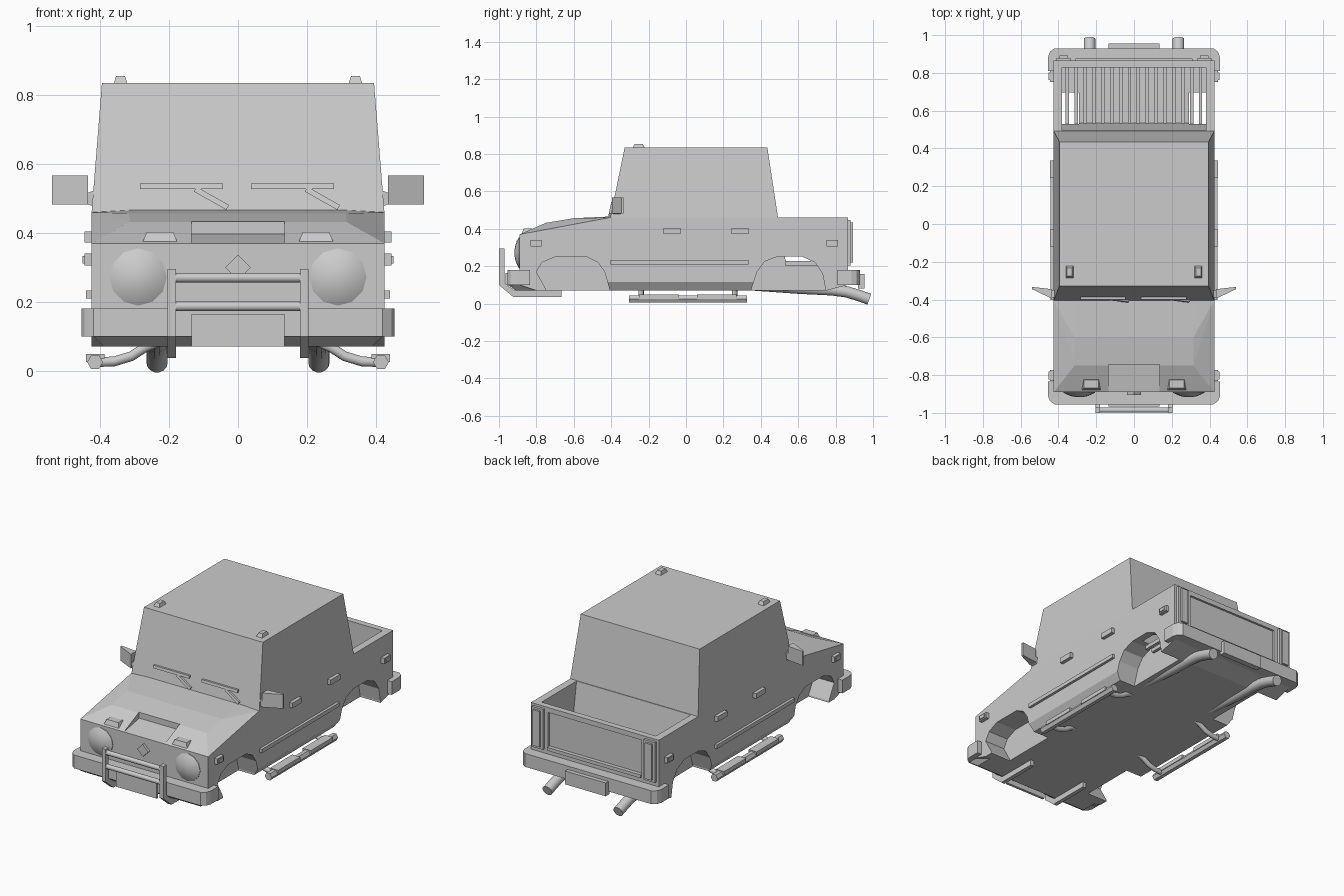
import bpy, bmesh, math
from mathutils import Vector

old = bpy.data.objects.get("Cube")
if old:
    bpy.data.objects.remove(old, do_unlink=True)

GREY = (0.6, 0.6, 0.6, 1)
mat = bpy.data.materials.new("plain grey")
mat.use_nodes = True
mat.diffuse_color = GREY
mat.node_tree.nodes["Principled BSDF"].inputs["Base Color"].default_value = GREY


def select(ob):
    bpy.ops.object.select_all(action='DESELECT')
    ob.select_set(True)
    bpy.context.view_layer.objects.active = ob


def finish(name, bm, mirror=False, smooth=False):
    bmesh.ops.recalc_face_normals(bm, faces=bm.faces)
    me = bpy.data.meshes.new(name)
    bm.to_mesh(me)
    bm.free()
    me.materials.append(mat)
    ob = bpy.data.objects.new(name, me)
    bpy.context.collection.objects.link(ob)
    if smooth:
        select(ob)
        bpy.ops.object.shade_smooth_by_angle(angle=0.7)
    if mirror:
        ob.modifiers.new("Mirror", 'MIRROR')
    return ob


def hull(name, pts, mirror=False, smooth=False):
    """Convex solid around points."""
    bm = bmesh.new()
    for p in pts:
        bm.verts.new(p)
    res = bmesh.ops.convex_hull(bm, input=bm.verts)
    loose = {v for v in res["geom_interior"] if isinstance(v, bmesh.types.BMVert)}
    bmesh.ops.delete(bm, geom=list(loose), context='VERTS')
    bmesh.ops.dissolve_limit(bm, angle_limit=0.01, verts=bm.verts, edges=bm.edges)
    return finish(name, bm, mirror, smooth)


def box(name, x, y, z, mirror=False):
    return hull(name, [(a, b, c) for a in x for b in y for c in z], mirror)


def prism(name, profile, x0, x1, mirror=False):
    """Extrude a (y, z) outline along x."""
    bm = bmesh.new()
    face = bm.faces.new([bm.verts.new((x0, y, z)) for y, z in profile])
    ext = bmesh.ops.extrude_face_region(bm, geom=[face])
    verts = [v for v in ext["geom"] if isinstance(v, bmesh.types.BMVert)]
    bmesh.ops.translate(bm, vec=(x1 - x0, 0, 0), verts=verts)
    return finish(name, bm, mirror)


def tube(name, pts, r, sides=12, mirror=False):
    """Round bar swept along a path."""
    bm = bmesh.new()
    pts = [Vector(p) for p in pts]
    rings = []
    for i, p in enumerate(pts):
        d = (pts[min(i + 1, len(pts) - 1)] - pts[max(i - 1, 0)]).normalized()
        u = d.cross(Vector((0, 0, 1))).normalized()
        v = u.cross(d)
        angles = [2 * math.pi * k / sides for k in range(sides)]
        rings.append([bm.verts.new(p + r * (u * math.cos(a) + v * math.sin(a))) for a in angles])
    for a, b in zip(rings, rings[1:]):
        for k in range(sides):
            j = (k + 1) % sides
            bm.faces.new((a[k], a[j], b[j], b[k]))
    bm.faces.new(rings[0])
    bm.faces.new(rings[-1])
    return finish(name, bm, mirror, sides > 6)


def cut(ob, cutter):
    cutter.hide_render = True
    mod = ob.modifiers.new("Cut", 'BOOLEAN')
    mod.operation, mod.solver, mod.object = 'DIFFERENCE', 'EXACT', cutter
    select(ob)
    bpy.ops.object.modifier_apply(modifier=mod.name)
    bpy.data.objects.remove(cutter, do_unlink=True)


# Lower body with wheel arches, sill chamfers, cargo bed and tailgate recess
W = 0.425
body = prism("body", [(-.89, .10), (-.80, .07), (.75, .07), (.865, .10), (.865, .46),
                      (-.41, .46), (-.89, .37)], -W, W)
front_arch = [(-.74, .0), (-.75, .08), (-.80, .17), (-.77, .22), (-.70, .25), (-.53, .25),
              (-.47, .22), (-.435, .17), (-.41, .08), (-.41, .0)]
rear_arch = [(.35, .0), (.35, .08), (.38, .17), (.42, .225), (.49, .252), (.62, .252),
             (.69, .22), (.73, .16), (.745, .08), (.745, .0)]
for s in (-1, 1):
    for arch in (front_arch, rear_arch):
        cut(body, prism("arch_cutter", arch, s * .29, s * .5))
    cut(body, hull("sill_cutter", [(s * x, y, z) for y in (-.42, .36)
                                   for x, z in ((W, .115), (.395, .07), (.38, .0), (.5, .0), (.5, .115))]))
cut(body, hull("bed_cutter", [(s * .38, y, z) for s in (-1, 1)
                              for y, z in ((.49, .50), (.535, .21), (.828, .21), (.828, .50))]))
cut(body, box("tailgate_cutter", (-.31, .31), (.852, .9), (.225, .43)))

# Cargo bed floor ribs
for i in range(16):
    x = -.353 + i * .047
    box("bed_rib", (x - .009, x + .009), (.53, .828), (.205, .228))

# Cabin
hull("cabin", [(s * x, y, z) for s in (-1, 1) for x, y, z in
               ((W, -.405, .46), (W, .492, .46), (.395, -.328, .835), (.395, .435, .835))])

# Raised hood with scoop
crown = [(-.88, .374), (-.82, .398), (-.75, .432), (-.6, .457), (-.405, .466)]
hood = hull("hood", [(s * .315, y, z) for s in (-1, 1) for y, z in crown]
            + [(s * W, y, z) for s in (-1, 1) for y, z in ((-.89, .37), (-.405, .46))])
cut(hood, box("scoop_cutter", (-.135, .135), (-1, -.745), (.3, .6)))

# Bumpers with rounded corners, valance and plates
def bumper(name, outer, inner):
    s = 1 if outer > 0 else -1
    plan = [(.455, inner), (.455, outer - s * .045), (.445, outer - s * .018), (.42, outer)]
    hull(name, [(m * x, y, z) for m in (-1, 1) for x, y in plan for z in (.10, .18)])

bumper("front_bumper", -.955, -.835)
bumper("rear_bumper", .93, .81)
hull("front_valance", [(s * x, y, z) for s in (-1, 1) for x, y, z in
                       ((.42, -.95, .10), (.39, -.91, .07), (.42, -.80, .10), (.39, -.80, .07))])
box("front_plate", (-.135, .135), (-.965, -.95), (.07, .165))
box("rear_plate", (-.135, .135), (.92, .955), (.08, .16))

# Front guard
prism("guard_rail", [(-1, .295), (-1, .10), (-.925, .037), (-.665, .037), (-.665, .07),
                     (-.915, .07), (-.97, .11), (-.97, .295)], .18, .205, True)
for z in (.27, .187):
    tube("guard_bar", [(-.185, -.985, z), (.185, -.985, z)], .014)

# Headlights, hood lamps and badge
rings = ((.083, -.875), (.083, -.893), (.073, -.899), (.045, -.911), (.015, -.917))
hull("headlight", [(.29 + r * math.cos(k * math.pi / 6), y, .272 + r * math.sin(k * math.pi / 6))
                   for r, y in rings for k in range(12)], True, True)
hull("hood_lamp", [(x, y, z) for x in (.175, .278) for y, z in ((-.88, .37), (-.82, .37))]
     + [(x, y, .403) for x in (.188, .265) for y in (-.868, -.825)], True)
hull("badge", [(x, y, .30 + z) for y in (-.905, -.88)
               for x, z in ((-.037, 0), (.037, 0), (0, -.037), (0, .037))])

# Wipers lying on the windscreen
def wiper_bar(name, a, b, w):
    a, b = Vector(a), Vector(b)
    n = Vector((a.y - b.y, b.x - a.x)).normalized() * w
    corners = [a + n, a - n, b + n, b - n]
    hull(name, [(p.x, -.405 + (p.y - .46) * .205 + d, p.y) for p in corners for d in (-.012, .006)])

for x in (-.284, .038):
    wiper_bar("wiper_blade", (x, .536), (x + .24, .536), .008)
    wiper_bar("wiper_arm", (x + .16, .527), (x + .254, .474), .008)

# Door mirrors
hull("mirror", [(x, y, z) for z in (.482, .567) for x, y in
                ((.435, -.395), (.435, -.345), (.54, -.345), (.54, -.333))], True)
hull("mirror_mount", [(x, y, z) for y in (-.39, -.35) for x, z in
                      ((.40, .47), (.40, .53), (.44, .485), (.44, .515))], True)

# Roof lamps
hull("roof_lamp", [(x, y, .83) for x in (.32, .362) for y in (-.287, -.22)]
     + [(x, y, .855) for x in (.328, .354) for y in (-.275, -.232)], True)

# Handles, side markers and rub strips
for y0, y1 in ((-.12, -.03), (.243, .335)):
    box("door_handle", (.41, .446), (y0, y1), (.373, .404), True)
for y in (-.802, .782):
    box("side_marker", (.41, .446), (y - .03, y + .03), (.305, .34), True)
    box("side_marker_lens", (.44, .452), (y - .02, y + .02), (.312, .333), True)
box("rub_strip", (.41, .441), (-.403, .335), (.21, .233), True)

# Tail lamps and tailgate ledge
box("tail_lamp", (.335, .41), (.85, .88), (.205, .447), True)
box("tail_lamp_lens", (.35, .395), (.87, .892), (.22, .435), True)
box("tailgate_ledge", (-.31, .31), (.85, .875), (.205, .225))

# Side steps: hexagonal bar, tread pads and curved brackets
tube("step_bar", [(.415, -.305, .025), (.415, .325, .025)], .023, 6, True)
for y0, y1 in ((-.25, -.04), (.06, .27)):
    box("step_pad", (.388, .442), (y0, y1), (.025, .049), True)
for y in (-.24, .26):
    tube("step_bracket", [(.41, y, .025), (.36, y, .027), (.31, y, .042), (.27, y, .068),
                          (.23, y, .085)], .015, 10, True)

# Exhaust pipes
tube("exhaust_pipe", [(.235, .36, .10), (.235, .6, .083), (.235, .78, .074), (.235, .86, .063),
                      (.235, .92, .045), (.235, .98, .024)], .031, 14, True)
